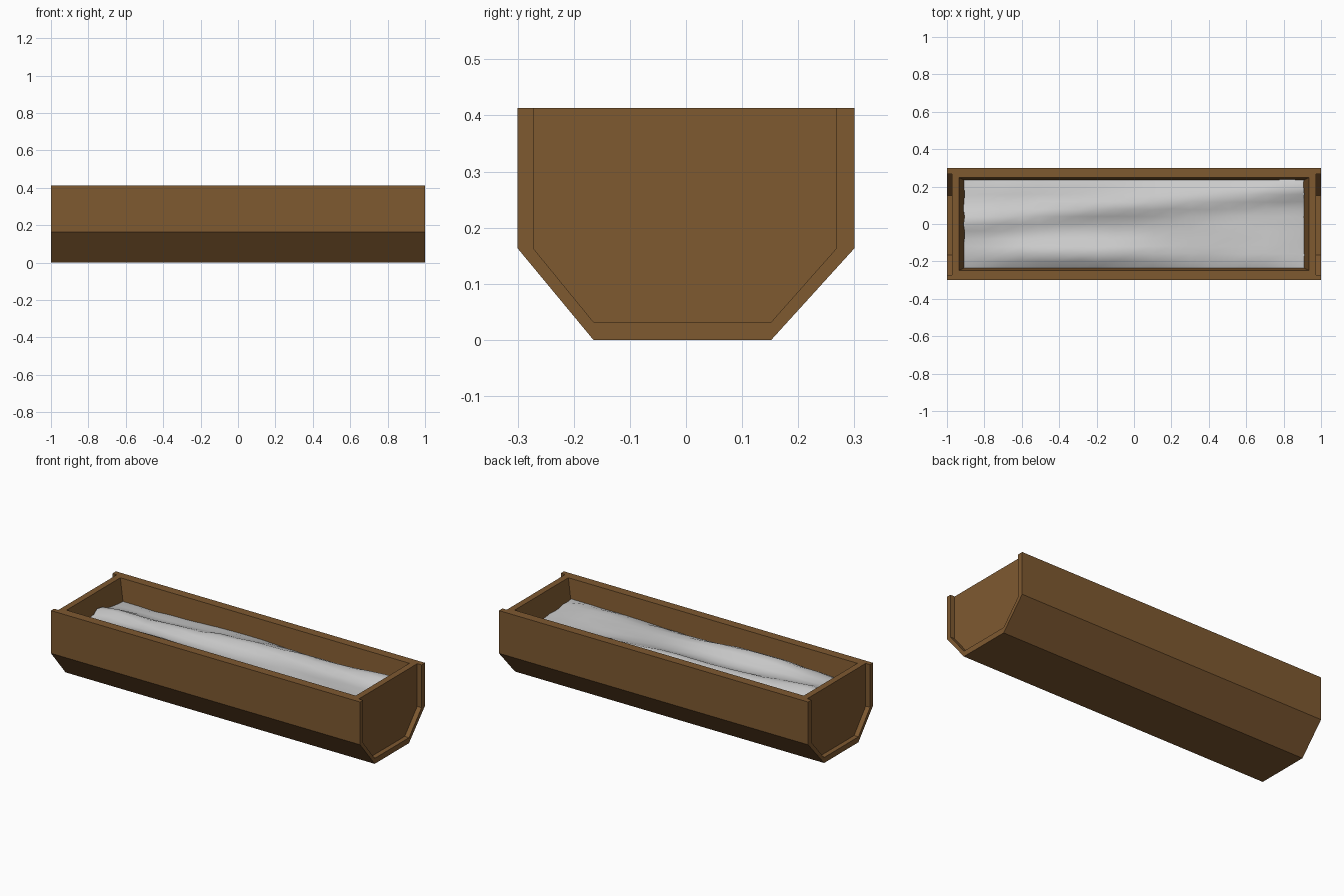
import bpy, bmesh, math, random

if "Cube" in bpy.data.objects:
    bpy.data.objects.remove(bpy.data.objects["Cube"])

random.seed(4)
TOP = 0.413
OUTER = [(-0.3, TOP), (-0.3, 0.163), (-0.165, 0), (0.152, 0), (0.3, 0.163), (0.3, TOP)]
INNER = [(-0.272, 0.5), (-0.272, 0.163), (-0.165, 0.032),
         (0.152, 0.032), (0.268, 0.163), (0.268, 0.5)]


def make(name, rings):
    """Closed solid lofted through matching rings of points."""
    bm = bmesh.new()
    loops = [[bm.verts.new(p) for p in ring] for ring in rings]
    for a, b in zip(loops, loops[1:]):
        for i in range(len(a)):
            j = (i + 1) % len(a)
            bm.faces.new((a[i], a[j], b[j], b[i]))
    bm.faces.new(loops[0])
    bm.faces.new(loops[-1][::-1])
    bmesh.ops.recalc_face_normals(bm, faces=bm.faces)
    return link(name, bm)


def link(name, bm):
    me = bpy.data.meshes.new(name)
    bm.to_mesh(me)
    bm.free()
    ob = bpy.data.objects.new(name, me)
    bpy.context.collection.objects.link(ob)
    return ob


def prism(name, profile, x0, x1):
    return make(name, [[(x, y, z) for y, z in profile] for x in (x0, x1)])


def rect(hx, hy, z):
    return [(-hx, -hy, z), (hx, -hy, z), (hx, hy, z), (-hx, hy, z)]


# Wooden trough: solid profile, recessed ends, tapered cavity
trough = prism("trough", OUTER, -1, 1)
cutters = [prism("end_recess", INNER, s * 0.972, s * 1.1) for s in (-1, 1)]
cutters.append(make("cavity", [rect(0.89, 0.225, 0.2), rect(0.935, 0.248, TOP),
                               rect(0.935, 0.248, 0.5)]))
bpy.context.view_layer.objects.active = trough
for c in cutters:
    mod = trough.modifiers.new("cut", "BOOLEAN")
    mod.operation = "DIFFERENCE"
    mod.solver = "EXACT"
    mod.object = c
    bpy.ops.object.modifier_apply(modifier=mod.name)
    bpy.data.objects.remove(c, do_unlink=True)

wood = bpy.data.materials.new("wood")
wood.diffuse_color = (0.21, 0.1, 0.03, 1)
wood.use_nodes = True
wood.node_tree.nodes["Principled BSDF"].inputs["Base Color"].default_value = wood.diffuse_color
trough.data.materials.clear()
trough.data.materials.append(wood)
for p in trough.data.polygons:
    p.material_index = 0


# Rumpled bedding: coarse smooth sheet with long diagonal folds
def height(x, y):
    fold = math.exp(-((y - 0.1 - 0.1 * x) / 0.06) ** 2)
    front = math.exp(-((y + 0.15) / 0.06) ** 2 - ((x + 0.3) / 0.45) ** 2)
    wave = 0.008 * math.sin(5 * x + 9 * y)
    return 0.305 + 0.035 * fold + 0.05 * front + wave + random.uniform(-0.003, 0.003)


bm = bmesh.new()
bmesh.ops.create_grid(bm, x_segments=18, y_segments=12, size=1)
for v in bm.verts:
    edge = abs(v.co.x) > 0.99 or abs(v.co.y) > 0.99
    x, y = v.co.x * 0.91, v.co.y * 0.237
    z = height(x, y) - (0.012 if edge else 0)
    v.co = (x + random.uniform(-0.004, 0.004), y + random.uniform(-0.003, 0.003), z)
for f in bm.faces:
    f.smooth = True
link("bedding", bm)
